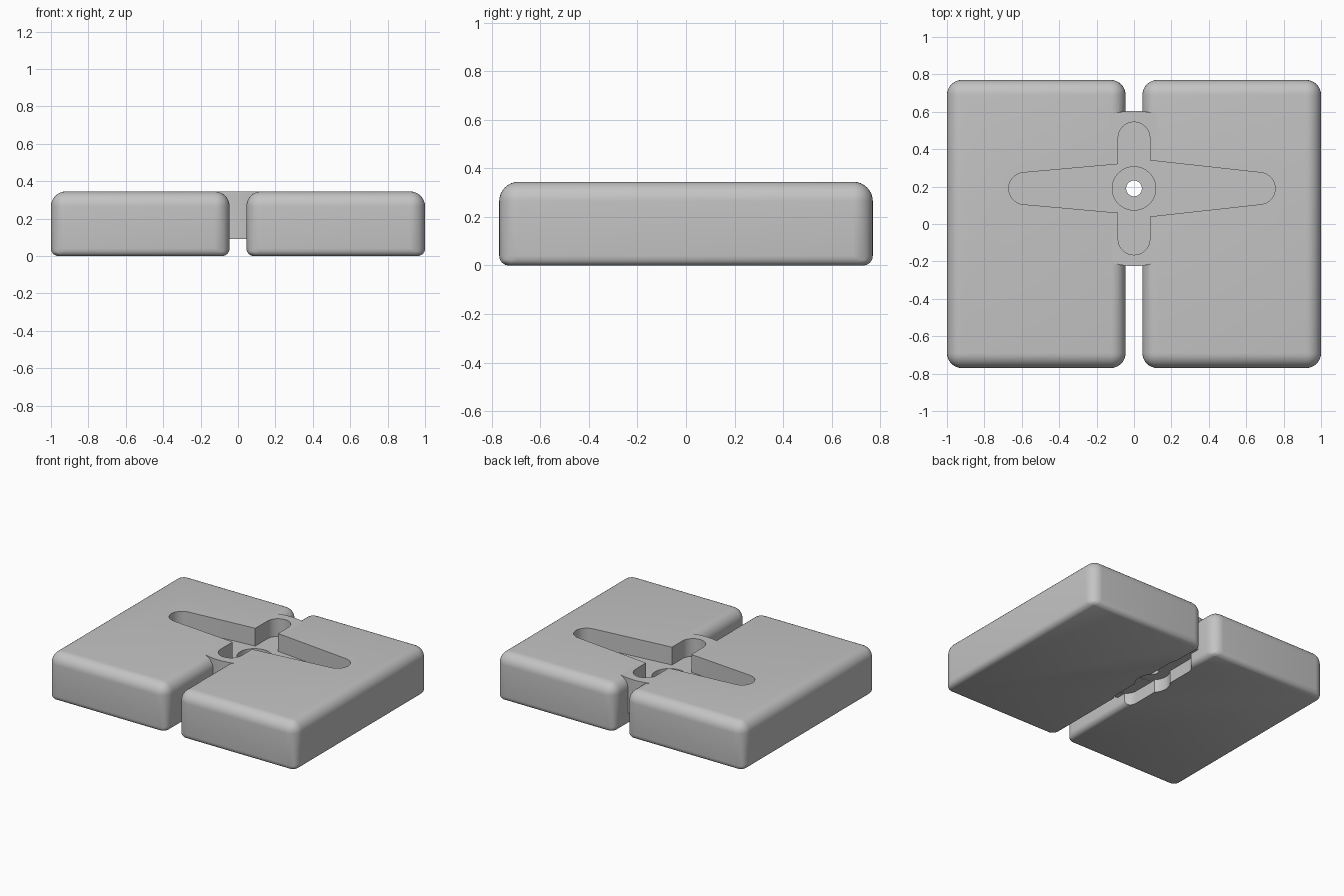
import bpy, bmesh, math

HUB_Y = 0.19      # centre of the arm recess
TOP = 0.345

if "Cube" in bpy.data.objects:
    bpy.data.objects.remove(bpy.data.objects["Cube"])

grey = bpy.data.materials.new("plain_grey")
grey.use_nodes = True
grey.diffuse_color = (0.55, 0.55, 0.55, 1)
grey.node_tree.nodes["Principled BSDF"].inputs["Base Color"].default_value = grey.diffuse_color


def add_object(name, bm):
    mesh = bpy.data.meshes.new(name)
    bmesh.ops.recalc_face_normals(bm, faces=bm.faces)
    bm.to_mesh(mesh)
    bm.free()
    obj = bpy.data.objects.new(name, mesh)
    bpy.context.collection.objects.link(obj)
    mesh.materials.append(grey)
    return obj


def prism(name, outline, low, high):
    """Extrude a closed outline, given around the hub, from low to high."""
    bm = bmesh.new()
    face = bm.faces.new([bm.verts.new((x, y + HUB_Y, low)) for x, y in outline])
    side = bmesh.ops.extrude_face_region(bm, geom=[face])["geom"]
    bmesh.ops.translate(bm, vec=(0, 0, high - low),
                        verts=[v for v in side if isinstance(v, bmesh.types.BMVert)])
    return add_object(name, bm)


def arc(cx, cy, radius, start, end, steps=16):
    angles = [math.radians(start + (end - start) * i / steps) for i in range(steps + 1)]
    return [(cx + radius * math.cos(a), cy + radius * math.sin(a)) for a in angles]


def circle(radius):
    return arc(0, 0, radius, 0, 360, 64)[:-1]


def apply_modifier(obj, mod):
    bpy.context.view_layer.objects.active = obj
    bpy.ops.object.modifier_apply(modifier=mod.name)


def combine(obj, tool, operation):
    mod = obj.modifiers.new(operation, 'BOOLEAN')
    mod.operation = operation
    mod.solver = 'EXACT'
    mod.object = tool
    apply_modifier(obj, mod)
    bpy.data.objects.remove(tool)


# Two rounded blocks, with softer corners and top than bottom
bm = bmesh.new()
for side in (-1, 1):
    verts = bmesh.ops.create_cube(bm, size=1)["verts"]
    bmesh.ops.scale(bm, vec=(0.955, 1.54, TOP), verts=verts)
    bmesh.ops.translate(bm, vec=(side * 0.5225, 0, TOP / 2), verts=verts)
weight = bm.edges.layers.float.new("bevel_weight_edge")
for edge in bm.edges:
    at_bottom = all(v.co.z < 0.01 for v in edge.verts)
    edge[weight] = 0.5 if at_bottom else 1
body = add_object("twin_block_holder", bm)
bevel = body.modifiers.new("rounding", 'BEVEL')
bevel.limit_method = 'WEIGHT'
bevel.width = 0.08
bevel.segments = 8
apply_modifier(body, bevel)

# Bridge with curved ends joining the blocks
spread = math.degrees(math.asin(0.13 / 0.415))
bridge = (arc(0, 0, 0.415, 90 - spread, 90 + spread)
          + arc(0, 0, 0.415, 270 - spread, 270 + spread))
combine(body, prism("bridge", bridge, 0.09, TOP - 0.0005), 'UNION')

# Cross-shaped recess: two tapered long arms and two short arms
r = 0.085
cross = (arc(0.67, 0, r, -85, 85) + [(r, 0.15)]
         + arc(0, 0.27, r, 0, 180) + [(-r, 0.13)]
         + arc(-0.585, 0, r, 95, 265) + [(-r, -0.13)]
         + arc(0, -0.27, r, 180, 360) + [(r, -0.15)])
combine(body, prism("arm_recess", cross, 0.215, 0.5), 'DIFFERENCE')

# Hub socket and screw hole
combine(body, prism("hub_socket", circle(0.116), 0.14, 0.4), 'DIFFERENCE')
combine(body, prism("screw_hole", circle(0.042), -0.1, 0.4), 'DIFFERENCE')

# Clearance under the bridge
slot = arc(0, 0.27, r, 0, 180) + arc(0, -0.27, r, 180, 360)
combine(body, prism("under_slot", slot, -0.1, 0.092), 'DIFFERENCE')
combine(body, prism("under_hub", circle(0.116), -0.1, 0.094), 'DIFFERENCE')

# Smooth rounding with crisp cut edges
bpy.ops.object.select_all(action='DESELECT')
body.select_set(True)
bpy.context.view_layer.objects.active = body
bpy.ops.object.shade_smooth_by_angle(angle=math.radians(30))
